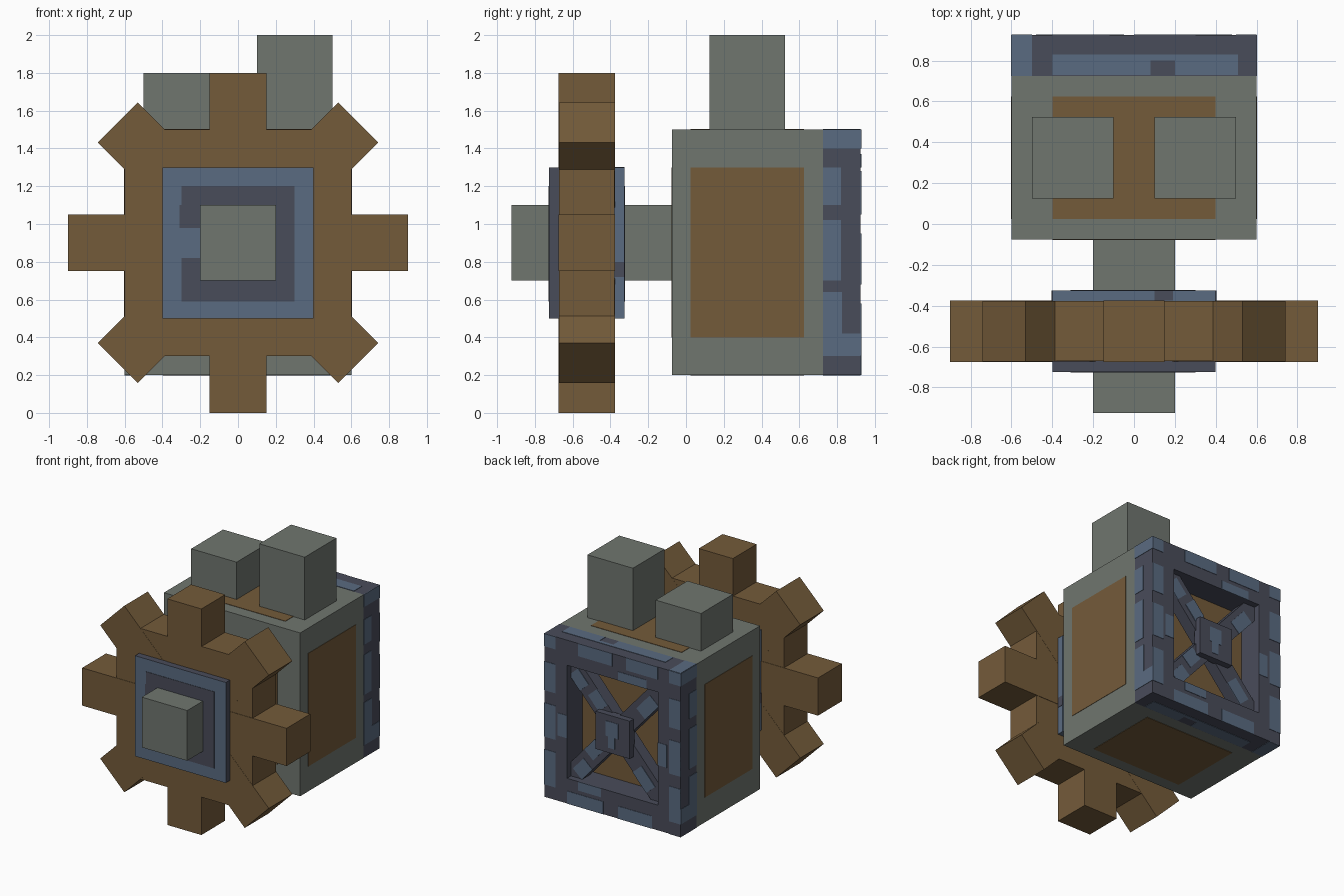
import bpy, bmesh, math
from mathutils import Matrix, Vector

if "Cube" in bpy.data.objects:
    bpy.data.objects.remove(bpy.data.objects["Cube"])


def material(name, rgb):
    m = bpy.data.materials.new(name)
    lin = [((c / 255 + 0.055) / 1.055) ** 2.4 for c in rgb]
    m.diffuse_color = (*lin, 1)
    m.use_nodes = True
    m.node_tree.nodes["Principled BSDF"].inputs["Base Color"].default_value = m.diffuse_color
    return m


BROWN = material("brown wood", (116, 91, 58))
GREY = material("grey stone", (112, 118, 111))
BLUE = material("blue steel", (90, 107, 129))
DARK = material("dark steel", (73, 76, 90))


def add_box(bm, lo, hi, mat=Matrix()):
    lo, hi = Vector(lo), Vector(hi)
    size = Matrix.Diagonal((*(hi - lo), 1))
    bmesh.ops.create_cube(bm, size=1, matrix=mat @ Matrix.Translation((lo + hi) / 2) @ size)


def finish(name, bm, mat):
    me = bpy.data.meshes.new(name)
    bm.to_mesh(me)
    bm.free()
    me.materials.append(mat)
    ob = bpy.data.objects.new(name, me)
    bpy.context.collection.objects.link(ob)
    return ob


def box(name, lo, hi, mat, rot=Matrix()):
    bm = bmesh.new()
    add_box(bm, lo, hi, rot)
    return finish(name, bm, mat)


def plates(name, axis, at, rects, mat, rot=Matrix()):
    """Thin painted plates on the plane axis = at; rects are (u0, u1, v0, v1)."""
    bm = bmesh.new()
    for u0, u1, v0, v1 in rects:
        lo, hi = [u0, v0], [u1, v1]
        lo.insert(axis, at - 0.003)
        hi.insert(axis, at + 0.003)
        add_box(bm, lo, hi, rot)
    return finish(name, bm, mat)


# Cog wheel: square core with eight teeth
box("cog_core", (-0.6, -0.672, 0.3), (0.6, -0.378, 1.5), BROWN)
cog_centre = Matrix.Translation((0, 0, 0.9))
for i in range(8):
    t = 0.15 if i % 2 == 0 else 0.148
    box(f"cog_tooth_{i + 1}", (0.35, -0.525 - t, -0.15), (0.9, -0.525 + t, 0.15), BROWN,
        cog_centre @ Matrix.Rotation(i * math.pi / 4, 4, 'Y'))

# Shaft and the washer plates on both sides of the cog
box("shaft", (-0.2, -0.925, 0.7), (0.2, -0.075, 1.1), GREY)
front = box("front_washer", (-0.4, -0.725, 0.5), (0.4, -0.66, 1.3), DARK)
front.data.materials.append(BLUE)
for p in front.data.polygons:
    p.material_index = 1 if p.normal.y < -0.5 else 0
box("back_washer", (-0.4, -0.39, 0.5), (0.4, -0.325, 1.3), BLUE)
ring = [(-0.3, 0.3, 1.1, 1.2), (0.2, 0.3, 0.7, 1.1), (-0.3, 0.3, 0.59, 0.7),
        (-0.3, -0.2, 0.7, 0.82), (-0.31, -0.2, 0.98, 1.1)]
plates("front_washer_patches", 1, -0.725, ring, DARK)
plates("back_washer_patches", 1, -0.325, ring, DARK)
plates("washer_top_patch", 2, 1.3, [(0.1, 0.19, -0.375, -0.325)], DARK)
for s in (-1, 1):
    plates("washer_side_patch", 0, s * 0.4, [(-0.375, -0.325, 0.72, 0.8)], DARK)

# Casing with brown panels on every side
box("casing", (-0.6, -0.075, 0.2), (0.6, 0.725, 1.5), GREY)
for s in (-1, 1):
    plates("side_panel", 0, s * 0.6, [(0.025, 0.625, 0.4, 1.3)], BROWN)
for z in (0.2, 1.5):
    plates("cap_panel", 2, z, [(-0.4, 0.4, 0.025, 0.625)], BROWN)
for y in (-0.075, 0.725):
    plates("end_panel", 1, y, [(-0.4, 0.4, 0.4, 1.3)], BROWN)

# Two chimneys
box("short_chimney", (-0.5, 0.125, 1.5), (-0.1, 0.525, 1.8), GREY)
box("tall_chimney", (0.1, 0.125, 1.5), (0.5, 0.525, 2.0), GREY)

# Back frame
for s, side in ((-1, "left"), (1, "right")):
    x0, x1 = sorted((s * 0.4, s * 0.6))
    box(f"frame_post_{side}", (x0, 0.725, 0.2), (x1, 0.925, 1.5), DARK)
box("frame_bottom_rail", (-0.4, 0.725, 0.2), (0.4, 0.925, 0.4), DARK)
box("frame_top_rail", (-0.4, 0.725, 1.3), (0.4, 0.925, 1.5), DARK)

# Worn blue patches on the frame
for z in (0.2, 1.5):
    plates("frame_cap_patches", 2, z,
           [(-0.6, -0.5, 0.725, 0.925), (-0.4, 0.08, 0.73, 0.83),
            (0.08, 0.2, 0.8, 0.83), (0.2, 0.51, 0.73, 0.83)], BLUE)
for s in (-1, 1):
    plates("frame_side_patches", 0, s * 0.6,
           [(0.725, 0.925, 1.4, 1.5), (0.725, 0.82, 1.1, 1.3), (0.725, 0.82, 0.7, 1.02),
            (0.725, 0.825, 0.42, 0.64), (0.725, 0.925, 0.3, 0.42)], BLUE)
    plates("frame_post_patches", 1, 0.925,
           [(*sorted((s * 0.5, s * 0.6)), z0, z1)
            for z0, z1 in ((0.3, 0.58), (0.68, 0.95), (1.05, 1.28), (1.4, 1.5))]
           + [(*sorted((s * 0.4, s * 0.48)), 0.72, 0.9)], BLUE)
plates("frame_rail_patches", 1, 0.925,
       [(-0.4, -0.12, 1.4, 1.5), (0.0, 0.3, 1.4, 1.5), (-0.3, -0.05, 1.3, 1.37),
        (-0.35, -0.05, 0.2, 0.3), (0.08, 0.4, 0.2, 0.3), (0.1, 0.3, 0.33, 0.4)], BLUE)

# Diagonal braces and central hub inside the frame
hub = Matrix.Translation((0, 0, 0.85))
for i, a in enumerate((1, -1)):
    rot = hub @ Matrix.Rotation(a * math.atan2(0.9, 0.8), 4, 'Y')
    t = 0.002 * i
    box(f"brace_{i + 1}", (-0.62, 0.775 + t, -0.075), (0.62, 0.875 - t, 0.075), DARK, rot)
    plates("brace_patches", 1, 0.875,
           [(-0.48, -0.3, -0.075, 0.03), (0.2, 0.34, -0.03, 0.075),
            (0.4, 0.54, -0.075, 0.03)], BLUE, rot)
box("brace_hub", (-0.15, 0.86, 0.7), (0.15, 0.922, 1.0), DARK)
plates("hub_patches", 1, 0.922, [(-0.05, 0.06, 0.83, 0.95), (-0.02, 0.04, 0.74, 0.83)], BLUE)
